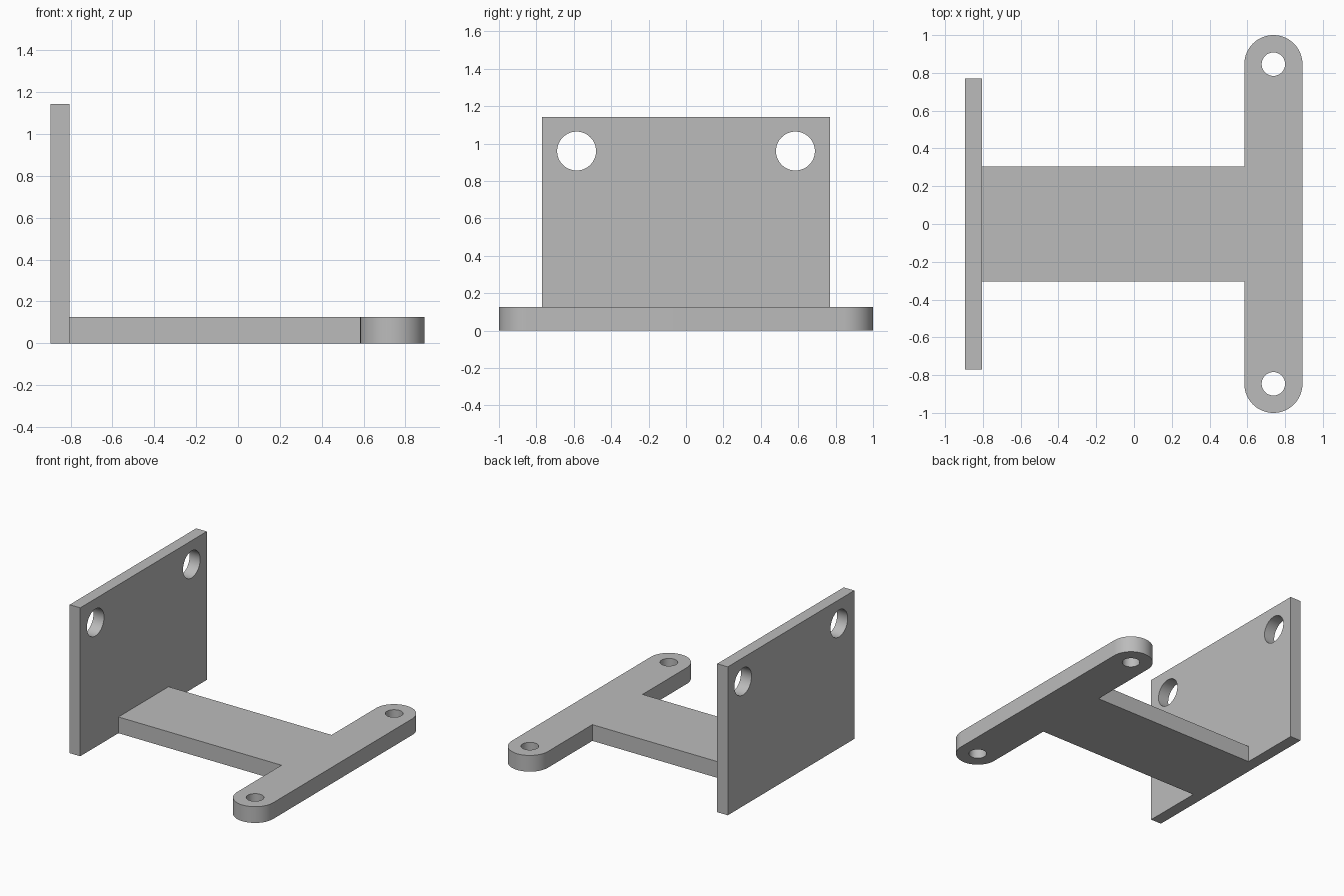
import bpy, bmesh
from math import pi, sin, cos, radians
from mathutils import Vector

cube = bpy.data.objects.get("Cube")
if cube:
    bpy.data.objects.remove(cube, do_unlink=True)

GREY = (0.5, 0.5, 0.5, 1)
grey = bpy.data.materials.new("plain grey")
grey.use_nodes = True
grey.diffuse_color = GREY
grey.node_tree.nodes["Principled BSDF"].inputs["Base Color"].default_value = GREY


def prism(name, outline, push):
    """Extrude a closed 3D outline along a vector."""
    bm = bmesh.new()
    face = bm.faces.new([bm.verts.new(p) for p in outline])
    res = bmesh.ops.extrude_face_region(bm, geom=[face], use_keep_orig=True)
    moved = [v for v in res["geom"] if isinstance(v, bmesh.types.BMVert)]
    bmesh.ops.translate(bm, verts=moved, vec=push)
    bmesh.ops.recalc_face_normals(bm, faces=bm.faces)
    mesh = bpy.data.meshes.new(name)
    bm.to_mesh(mesh)
    bm.free()
    mesh.materials.append(grey)
    obj = bpy.data.objects.new(name, mesh)
    bpy.context.collection.objects.link(obj)
    return obj


def drill(obj, centre, radius, rotation=(0, 0, 0)):
    """Cut a round through hole."""
    bpy.ops.mesh.primitive_cylinder_add(vertices=64, radius=radius, depth=0.5,
                                        location=centre, rotation=rotation)
    cutter = bpy.context.object
    cutter.name = "hole_cutter"
    cutter.hide_render = True
    cutter.data.materials.append(grey)
    mod = obj.modifiers.new("hole", 'BOOLEAN')
    mod.operation, mod.solver, mod.object = 'DIFFERENCE', 'EXACT', cutter
    activate(obj)
    bpy.ops.object.modifier_apply(modifier=mod.name)
    bpy.data.objects.remove(cutter, do_unlink=True)


def activate(obj):
    bpy.ops.object.select_all(action='DESELECT')
    obj.select_set(True)
    bpy.context.view_layer.objects.active = obj


# Sizes
back, front = -0.895, -0.805
thick, arm_half = 0.125, 0.305
bar_x, bar_r = 0.738, 0.154
end_y = 1 - bar_r
plate_half, plate_top = 0.77, 1.143

# Upright plate with two upper holes
plate = prism("upright_plate",
              [(back, -plate_half, 0), (back, plate_half, 0),
               (back, plate_half, plate_top), (back, -plate_half, plate_top)],
              Vector((front - back, 0, 0)))
for side in (-1, 1):
    drill(plate, (back, side * 0.585, 0.96), 0.104, (0, pi / 2, 0))

# T-shaped base: flat arm and round-ended crossbar
N = 32
lower = [(bar_x - bar_r * cos(pi * i / N), -end_y - bar_r * sin(pi * i / N), 0)
         for i in range(N + 1)]
half = [(front, -arm_half, 0), (bar_x - bar_r, -arm_half, 0)] + lower
base = prism("t_shaped_base", half + [(x, -y, z) for x, y, z in reversed(half)],
             Vector((0, 0, thick)))
for side in (-1, 1):
    drill(base, (bar_x, side * end_y, thick / 2), 0.062)

# Smooth round walls, sharp edges
for obj in (plate, base):
    activate(obj)
    bpy.ops.object.shade_smooth_by_angle(angle=radians(30))
